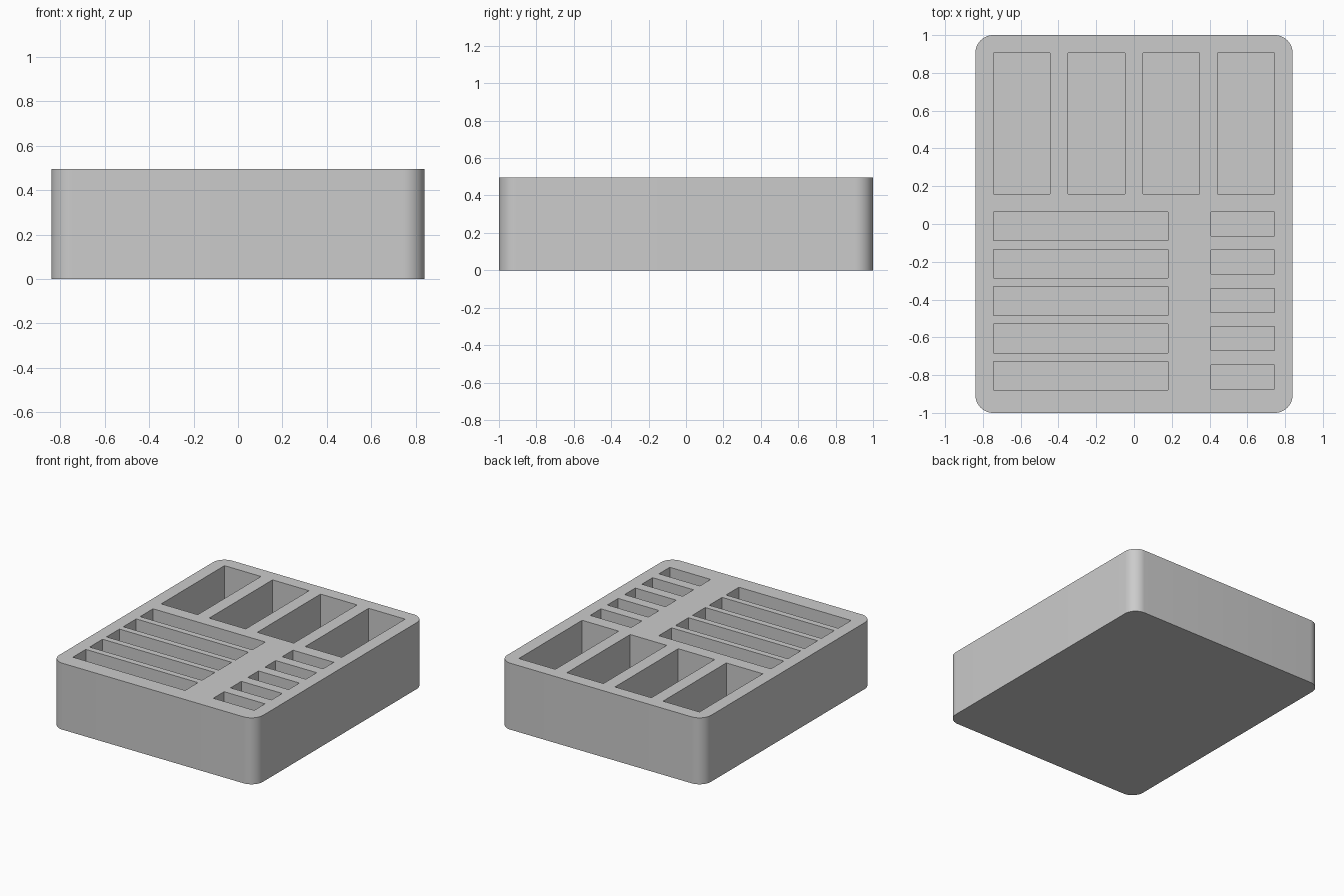
import bpy
import bmesh
from mathutils import Matrix, Vector

if "Cube" in bpy.data.objects:
    bpy.data.objects.remove(bpy.data.objects["Cube"], do_unlink=True)

WIDTH, LENGTH, HEIGHT = 1.68, 2.0, 0.495
CORNER = 0.095
FLOOR = 0.09
SIDE = 0.745            # outer limit of the pockets in x

grey = bpy.data.materials.new("plain_grey")
grey.use_nodes = True
colour = (0.6, 0.6, 0.6, 1)
grey.diffuse_color = colour
grey.node_tree.nodes["Principled BSDF"].inputs["Base Color"].default_value = colour


def add_box(bm, x0, x1, y0, y1, z0, z1):
    """Add an axis-aligned box given by its limits."""
    centre = Vector((x0 + x1, y0 + y1, z0 + z1)) / 2
    size = (x1 - x0, y1 - y0, z1 - z0, 1)
    bmesh.ops.create_cube(bm, size=1, matrix=Matrix.Translation(centre) @ Matrix.Diagonal(size))


def make_object(name, bm):
    mesh = bpy.data.meshes.new(name)
    bm.to_mesh(mesh)
    bm.free()
    mesh.materials.append(grey)
    obj = bpy.data.objects.new(name, mesh)
    bpy.context.collection.objects.link(obj)
    return obj


# Solid block with rounded upright corners
bm = bmesh.new()
add_box(bm, -WIDTH / 2, WIDTH / 2, -LENGTH / 2, LENGTH / 2, 0, HEIGHT)
upright = [e for e in bm.edges if abs(e.verts[0].co.z - e.verts[1].co.z) > 0.1]
bmesh.ops.bevel(bm, geom=upright, offset=CORNER, segments=12, profile=0.5, affect='EDGES')
tray = make_object("organizer_tray", bm)

# Pockets to be cut from the top
bm = bmesh.new()


def pocket(x0, x1, y0, y1):
    add_box(bm, x0, x1, y0, y1, FLOOR, HEIGHT + 0.1)


for i in range(4):      # tall compartments along the back
    x = -SIDE + i * 0.396
    pocket(x, x + 0.301, 0.16, 0.905)
for i in range(5):      # long slots and short slots in front
    y = 0.064 - i * 0.198
    pocket(-SIDE, 0.18, y - 0.152, y)
    y = 0.064 - i * 0.2025
    pocket(0.408, SIDE, y - 0.127, y)
cutter = make_object("pocket_cutter", bm)
cutter.hide_render = True

# Cut the pockets, then drop the cutter
cut = tray.modifiers.new("pockets", 'BOOLEAN')
cut.operation = 'DIFFERENCE'
cut.solver = 'EXACT'
cut.object = cutter
bpy.ops.object.select_all(action='DESELECT')
bpy.context.view_layer.objects.active = tray
tray.select_set(True)
bpy.ops.object.modifier_apply(modifier=cut.name)
bpy.data.objects.remove(cutter, do_unlink=True)
bpy.ops.object.shade_smooth_by_angle(angle=0.6)
